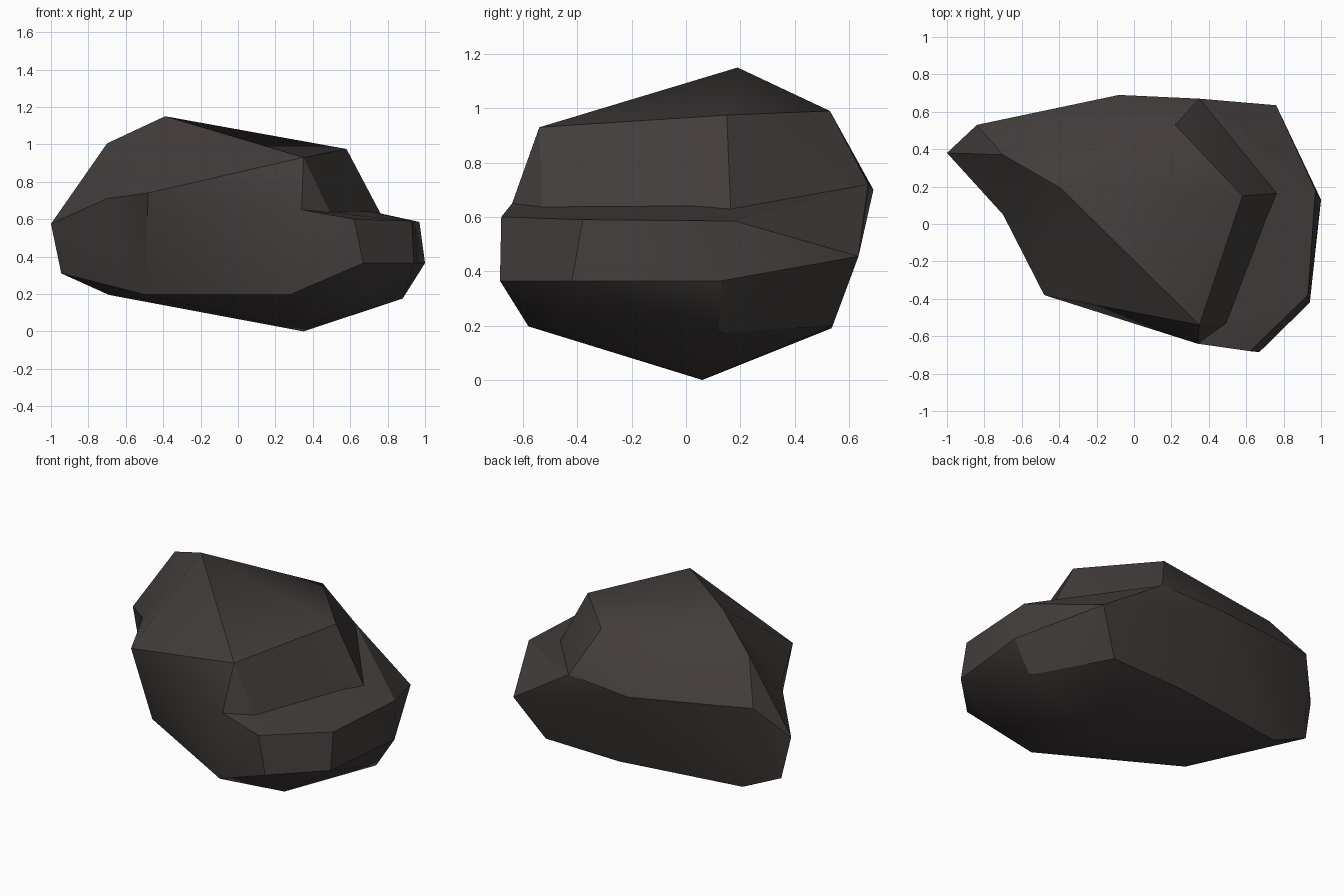
import bpy, bmesh, math

if "Cube" in bpy.data.objects:
    bpy.data.objects.remove(bpy.data.objects["Cube"])

# One flat stone colour
stone = bpy.data.materials.new("dark_stone")
stone.diffuse_color = (0.055, 0.047, 0.045, 1)
stone.use_nodes = True
stone.node_tree.nodes["Principled BSDF"].inputs["Base Color"].default_value = stone.diffuse_color

# Corners of the boulder, grouped by where they sit
crown = dict(peak=(-.39, .19, 1.15), front=(.35, -.54, .93), right=(.58, .15, .975), back=(.22, .53, .99))
step = dict(front=(.50, -.53, .62), right=(.77, .165, .615), back=(.35, .67, .72), left=(.34, -.64, .65))
ledge = [(.62, -.68, .60), (.93, -.38, .59), (.97, .18, .585),
         (.67, -.685, .365), (.94, -.42, .365), (1.0, .13, .365), (.76, .635, .455)]
toe = [(.66, -.48, .18), (.88, .12, .175)]
foot = [(.35, .06, 0), (.28, -.58, .197), (-.5, -.14, .197), (.09, .535, .19)]
back_foot = (.60, .54, .20)
shoulder, waist, rear = (-.48, -.38, .74), (-.70, .05, .71), (-.08, .69, .70)
tail_foot = (-.69, .42, .195)
tail = [(-.70, .37, 1.005), (-1.0, .38, .575), (-.84, .53, .77), (-.945, .40, .31)]


def chunk(name, points):
    """Convex stone chunk wrapped around its corners."""
    bm = bmesh.new()
    for p in points:
        bm.verts.new(p)
    res = bmesh.ops.convex_hull(bm, input=bm.verts)
    junk = {v for v in res["geom_interior"] + res["geom_unused"] if isinstance(v, bmesh.types.BMVert)}
    bmesh.ops.delete(bm, geom=list(junk), context='VERTS')
    bmesh.ops.recalc_face_normals(bm, faces=bm.faces)
    mesh = bpy.data.meshes.new(name)
    bm.to_mesh(mesh)
    bm.free()
    mesh.materials.append(stone)
    ob = bpy.data.objects.new(name, mesh)
    bpy.context.collection.objects.link(ob)
    return ob


# Main mass, low ledge on the right, pointed tail on the left
body = chunk("boulder", [*crown.values(), *step.values(), *foot, back_foot,
                         shoulder, waist, rear, tail_foot])
parts = [
    chunk("ledge", [*step.values(), *ledge, *toe, *foot, back_foot, rear]),
    chunk("tail", [*tail, crown["peak"], crown["back"], waist, rear, tail_foot, *foot[2:]]),
]

# Fuse the chunks into one rock
for part in parts:
    mod = body.modifiers.new("fuse_" + part.name, 'BOOLEAN')
    mod.operation, mod.solver, mod.object = 'UNION', 'EXACT', part
bpy.context.view_layer.update()
fused = bpy.data.meshes.new_from_object(body.evaluated_get(bpy.context.evaluated_depsgraph_get()))
body.modifiers.clear()
body.data = fused
for part in parts:
    bpy.data.objects.remove(part)

# Clean the seams, then soften only the shallow edges
bm = bmesh.new()
bm.from_mesh(fused)
bmesh.ops.remove_doubles(bm, verts=bm.verts, dist=.005)
bmesh.ops.dissolve_limit(bm, angle_limit=math.radians(2), verts=bm.verts, edges=bm.edges)
bm.to_mesh(fused)
bm.free()
bpy.context.view_layer.objects.active = body
body.select_set(True)
bpy.ops.object.shade_smooth_by_angle(angle=math.radians(30))
